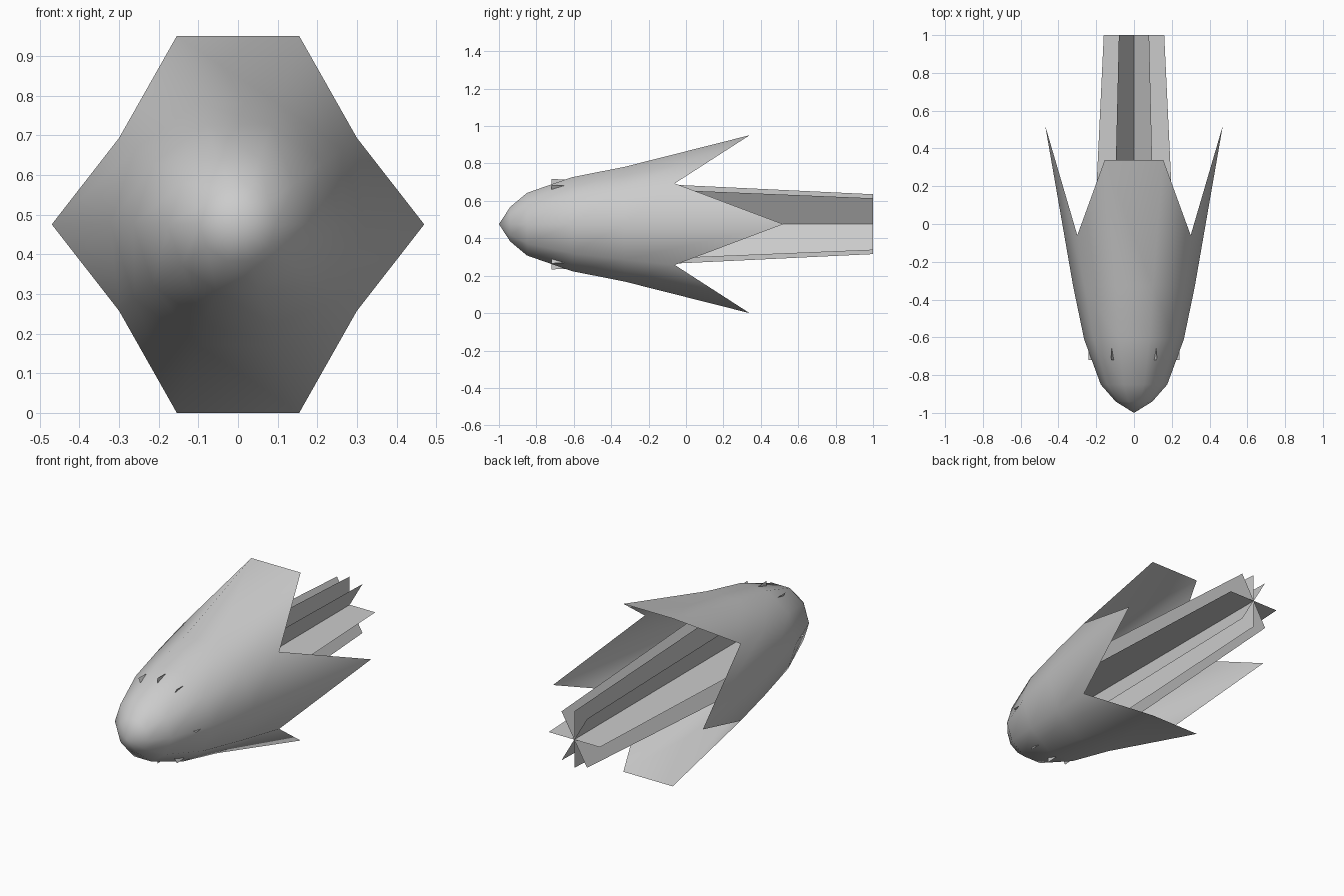
import bpy, bmesh, math

cube = bpy.data.objects.get("Cube")
if cube:
    bpy.data.objects.remove(cube, do_unlink=True)

CENTRE_Z = 0.4755
SIDES = 10

grey = bpy.data.materials.new("plain grey")
grey.use_nodes = True
grey.diffuse_color = (0.6, 0.6, 0.6, 1)
grey.node_tree.nodes["Principled BSDF"].inputs["Base Color"].default_value = (0.6, 0.6, 0.6, 1)


def polar(radius, degrees, y):
    a = math.radians(degrees)
    return (radius * math.cos(a), y, CENTRE_Z + radius * math.sin(a))


def finish(bm, name, smooth):
    mesh = bpy.data.meshes.new(name)
    for f in bm.faces:
        f.smooth = smooth
    bm.to_mesh(mesh)
    bm.free()
    mesh.materials.append(grey)
    obj = bpy.data.objects.new(name, mesh)
    bpy.context.collection.objects.link(obj)
    return obj


# Nose shell: ten-sided rings opening into four petals at the rear
rings = [(-0.94, 0.097), (-0.85, 0.176), (-0.61, 0.264), (-0.33, 0.322)]
side_tip, notch, broad_tip = (0.52, 0.47), (-0.06, 0.371), (0.34, 0.50)
rim = [side_tip, notch, broad_tip, broad_tip, notch] * 2

bm = bmesh.new()
nose = bm.verts.new((0, -1, CENTRE_Z))
loops = [[bm.verts.new(polar(r, 36 * k, y)) for k in range(SIDES)] for y, r in rings]
loops.append([bm.verts.new(polar(r, 36 * k, y)) for k, (y, r) in enumerate(rim)])
for k in range(SIDES):
    n = (k + 1) % SIDES
    bm.faces.new((nose, loops[0][k], loops[0][n]))
    for a, b in zip(loops, loops[1:]):
        bm.faces.new((a[k], b[k], b[n], a[n]))
bm.normal_update()
# Make the shell face outwards
if sum(f.normal.dot(f.calc_center_median() - nose.co) for f in bm.faces) < 0:
    bmesh.ops.reverse_faces(bm, faces=bm.faces[:])
finish(bm, "petal_shell", True)

# Tail vanes: thin tapering plates around the axis, their front corners
# just breaking through the shell
bm = bmesh.new()
front = bm.verts.new((0, -0.72, CENTRE_Z))
back = bm.verts.new((0, 1, CENTRE_Z))
for angle in (0, 60, 90, 120, 180, 240, 270, 300):
    outer_back = bm.verts.new(polar(0.16, angle, 1))
    outer_front = bm.verts.new(polar(0.242, angle, -0.72))
    bm.faces.new((front, back, outer_back, outer_front))
finish(bm, "tail_vanes", False)
